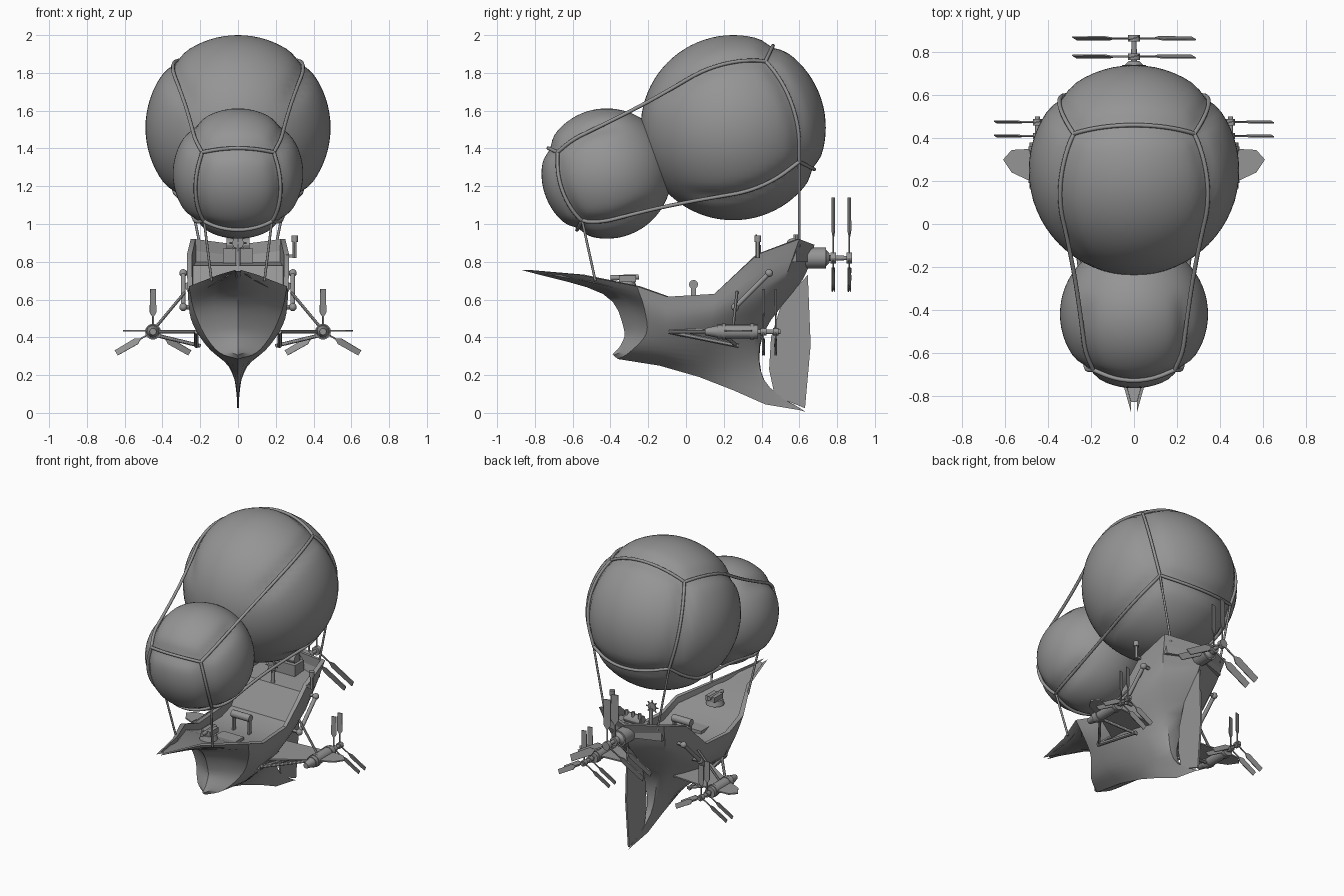
import bpy, bmesh, math
from mathutils import Vector, kdtree

if "Cube" in bpy.data.objects:
    bpy.data.objects.remove(bpy.data.objects["Cube"])

grey = bpy.data.materials.new("plain_grey")
grey.use_nodes = True
grey.diffuse_color = (0.3, 0.3, 0.3, 1)
grey.node_tree.nodes["Principled BSDF"].inputs["Base Color"].default_value = (0.3, 0.3, 0.3, 1)


def finish(name, bm):
    """Turn a bmesh into a coloured object."""
    bmesh.ops.recalc_face_normals(bm, faces=bm.faces[:])
    mesh = bpy.data.meshes.new(name)
    bm.to_mesh(mesh)
    bm.free()
    mesh.materials.append(grey)
    obj = bpy.data.objects.new(name, mesh)
    bpy.context.collection.objects.link(obj)
    return obj


def rod(name, start, end, r1, r2=None, sides=12):
    """Cylinder or cone between two points."""
    start, end = Vector(start), Vector(end)
    axis = end - start
    bm = bmesh.new()
    bmesh.ops.create_cone(bm, cap_ends=True, segments=sides, radius1=r1,
                          radius2=r1 if r2 is None else r2, depth=axis.length)
    obj = finish(name, bm)
    obj.rotation_mode = 'QUATERNION'
    obj.rotation_quaternion = axis.to_track_quat('Z', 'Y')
    obj.location = (start + end) / 2
    return obj


def box(name, size, loc):
    bm = bmesh.new()
    bmesh.ops.create_cube(bm, size=1)
    bmesh.ops.scale(bm, vec=size, verts=bm.verts[:])
    obj = finish(name, bm)
    obj.location = loc
    return obj


def ball(name, radius, loc):
    bm = bmesh.new()
    bmesh.ops.create_uvsphere(bm, u_segments=12, v_segments=8, radius=radius)
    obj = finish(name, bm)
    obj.location = loc
    return obj


def plate(name, outline, thickness):
    """Flat polygon with thickness along its normal."""
    bm = bmesh.new()
    face = bm.faces.new([bm.verts.new(p) for p in outline])
    face.normal_update()
    push = face.normal * thickness
    bmesh.ops.translate(bm, vec=-push / 2, verts=bm.verts[:])
    out = bmesh.ops.extrude_face_region(bm, geom=[face], use_keep_orig=True)
    bmesh.ops.translate(bm, vec=push, verts=[v for v in out["geom"] if isinstance(v, bmesh.types.BMVert)])
    return finish(name, bm)


def spline(points, steps):
    """Catmull-Rom curve through points."""
    pts = [Vector(p) for p in points]
    ext = [2 * pts[0] - pts[1]] + pts + [2 * pts[-1] - pts[-2]]
    out = []
    for a, b, c, d in zip(ext, ext[1:], ext[2:], ext[3:]):
        for i in range(steps):
            t = i / steps
            out.append(b + (c - a) * t / 2 + (2 * a - 5 * b + 4 * c - d) * t * t / 2
                       + (3 * b - a - 3 * c + d) * t ** 3 / 2)
    return out + [pts[-1]]


# Hull: frames from keel to rail, running from stem to stern post
frames = [
    [(0, -.39, .31), (0, -.345, .36), (0, -.33, .45), (0, -.44, .63), (.015, -.873, .757)],
    [(0, -.385, .305), (.05, -.33, .335), (.1, -.27, .44), (.13, -.32, .6), (.1, -.57, .732)],
    [(0, -.36, .285), (.1, -.3, .32), (.18, -.21, .42), (.235, -.22, .55), (.26, -.26, .67)],
    [(0, -.14, .25), (.12, -.12, .31), (.2, -.1, .4), (.25, -.1, .5), (.265, -.1, .615)],
    [(0, .07, .19), (.07, .1, .27), (.18, .12, .4), (.25, .14, .52), (.265, .15, .63)],
    [(0, .25, .12), (.045, .25, .24), (.15, .25, .42), (.25, .27, .58), (.27, .27, .74)],
    [(0, .42, .045), (.02, .38, .2), (.1, .36, .42), (.24, .4, .65), (.27, .38, .84)],
    [(0, .6, .015), (.018, .41, .18), (.06, .4, .42), (.2, .52, .7), (.25, .6, .92)],
    [(0, .635, .005), (0, .42, .16), (0, .41, .42), (0, .62, .71), (0, .68, .89)],
]
floors = [.75, .70, .63, .57, .57, .6, .78, .8, .8]
bm = bmesh.new()
grid = []
for frame, floor in zip(frames, floors):
    col = spline(frame, 4)
    x, y, z = col[-1]
    y_in = y * .96 + .008
    col += [Vector((x * .9, y_in, z)), Vector((x * .88, y_in, floor)), Vector((0, y_in, floor))]
    grid.append([bm.verts.new((max(p.x, 0), p.y, max(p.z, 0))) for p in col])
for a, b in zip(grid, grid[1:]):
    for i in range(len(a) - 1):
        bm.faces.new((a[i], a[i + 1], b[i + 1], b[i]))
bmesh.ops.remove_doubles(bm, verts=bm.verts[:], dist=.0005)
bmesh.ops.mirror(bm, geom=bm.verts[:] + bm.edges[:] + bm.faces[:], axis='X', merge_dist=.001)
bmesh.ops.holes_fill(bm, edges=[e for e in bm.edges if e.is_boundary], sides=0)
finish("hull", bm)

# Rudder
plate("rudder", [(0, .645, .73), (0, .66, .36), (0, .63, .025), (0, .47, .09),
                 (0, .44, .23), (0, .45, .4), (0, .5, .56), (0, .58, .66)], .012)

# Balloons and the net ropes stretched tightly over them
balloons = {"rear_balloon": (Vector((0, .25, 1.51)), .49),
            "front_balloon": (Vector((0, -.42, 1.267)), .345)}


def tight(a, b, n=40):
    """Rope pulled tight between two points, lying on the balloons."""
    a, b = Vector(a), Vector(b)
    pts = [a.lerp(b, i / n) for i in range(n + 1)]
    for _ in range(80):
        for i in range(1, n):
            p = (pts[i - 1] + pts[i + 1]) / 2
            for centre, radius in balloons.values():
                if (p - centre).length < radius - .008:
                    p = centre + (p - centre).normalized() * (radius - .008)
            pts[i] = p
    return pts


def rope(name, pts, radius):
    curve = bpy.data.curves.new(name, 'CURVE')
    curve.dimensions = '3D'
    curve.bevel_depth = radius
    curve.bevel_resolution = 2
    curve.use_fill_caps = True
    line = curve.splines.new('POLY')
    line.points.add(len(pts) - 1)
    for point, p in zip(line.points, pts):
        point.co = (*p, 1)
    curve.materials.append(grey)
    bpy.context.collection.objects.link(bpy.data.objects.new(name, curve))


def flip(p, s):
    return Vector((p[0] * s, p[1], p[2]))


rear_top, rear_low = (.28, .42, 1.86), (.29, .6, 1.33)
front_top, front_low = (.19, -.68, 1.38), (.18, -.55, 1.02)
net = []
for s in (1, -1):
    for a, b in ((rear_top, rear_low), (rear_top, front_top), (front_top, front_low), (front_low, rear_low)):
        net.append(tight(flip(a, s), flip(b, s)))
    rope("front_mooring_rope", [flip(front_low, s), (.14 * s, -.48, .7)], .007)
    rope("rear_mooring_rope", [flip(rear_low, s), (.2 * s, .6, .88)], .007)
for corner in (rear_top, rear_low, front_top, front_low):
    net.append(tight(corner, flip(corner, -1)))
for pts in net:
    rope("net_rope", pts, .01)

knots = [p for pts in net for p in pts]
tree = kdtree.KDTree(len(knots))
for i, p in enumerate(knots):
    tree.insert(p, i)
tree.balance()
for name, (centre, radius) in balloons.items():
    bm = bmesh.new()
    bmesh.ops.create_uvsphere(bm, u_segments=64, v_segments=40, radius=radius)
    for v in bm.verts:
        d = tree.find(v.co + centre)[2]
        v.co *= 1 - .018 / radius * math.exp(-(d / .05) ** 2)
    bmesh.ops.translate(bm, vec=centre, verts=bm.verts[:])
    finish(name, bm)


def propeller(name, centre, radius):
    """Hub and three paddle blades turning about y."""
    c = Vector(centre)
    rod(name + "_hub", c - Vector((0, .015, 0)), c + Vector((0, .015, 0)), radius * .09)
    w = radius * .075
    shape = [(-.2, .08), (-.2, .35), (-1, .45), (-.9, 1), (.9, 1), (1, .45), (.2, .35), (.2, .08)]
    for k in range(3):
        a = math.tau * k / 3
        blade = plate(name + "_blade", [(x * w, x * w * .3, z * radius) for x, z in shape], .006)
        blade.rotation_euler = (0, a, 0)
        blade.location = c


# Side engines, wings and struts
for s, side in ((1, "left"), (-1, "right")):
    x = .45 * s
    rod(side + "_engine", (x, .165, .43), (x, .38, .43), .037, sides=16)
    rod(side + "_engine_nose", (x, .1, .43), (x, .165, .43), .018, .032)
    rod(side + "_engine_shaft", (x, .38, .43), (x, .5, .43), .012)
    for y in (.2, .35):
        rod(side + "_engine_band", (x, y - .01, .43), (x, y + .01, .43), .042, sides=16)
    for y in (.41, .475):
        propeller(side + "_propeller", (x, y, .43), .225)
    plate(side + "_wing", [(.16 * s, 0, .435), (.42 * s, .17, .435), (.57 * s, .24, .435), (.61 * s, .3, .435),
                           (.57 * s, .345, .435), (.48 * s, .35, .435), (.1 * s, .32, .435)], .009)
    rod(side + "_rail", (.22 * s, -.09, .43), (.22 * s, .28, .355), .012)
    rod(side + "_rail_bracket", (.22 * s, -.09, .43), (.2 * s, .15, .45), .009)
    rod(side + "_lower_strut", (.2 * s, .27, .355), (.43 * s, .2, .41), .01)
    rod(side + "_front_strut", (.22 * s, -.08, .43), (.43 * s, .18, .43), .009)
    rod(side + "_upper_strut", (.28 * s, .27, .64), (.43 * s, .25, .46), .008)
    ends = (.29 * s, .44, .74), (.29 * s, .26, .56)
    rod(side + "_exhaust_pipe", *ends, .013)
    for p in ends:
        ball(side + "_pipe_joint", .021, p)
        rod(side + "_pipe_foot", p, (.2 * s, p[1], p[2]), .012)

# Tail engine
rod("tail_engine", (0, .62, .82), (0, .74, .82), .055, sides=16)
rod("tail_engine_cap", (0, .74, .82), (0, .76, .82), .045, .025, sides=16)
rod("tail_shaft", (0, .74, .82), (0, .88, .82), .016, .01)
for y in (.78, .865):
    propeller("tail_propeller", (0, y, .82), .32)

# Bow gun
rod("gun_base", (0, -.32, .66), (0, -.32, .695), .06, .05)
box("gun_body", (.07, .09, .035), (0, -.31, .71))
rod("gun_barrel", (0, -.4, .715), (0, -.25, .72), .014)

# Windlass and hatch amidships
rod("windlass_drum", (-.07, .04, .68), (.07, .04, .68), .024)
for x in (-.06, .06):
    box("windlass_post", (.012, .025, .12), (x, .04, .62))
box("hatch", (.16, .1, .02), (0, -.1, .58))

# Steering wheel
rod("wheel_stand", (0, .385, .77), (0, .385, .89), .012)
rod("wheel_rim", (0, .368, .9), (0, .376, .9), .03, sides=16)
for k in range(4):
    d = Vector((math.cos(k * math.pi / 4), 0, math.sin(k * math.pi / 4))) * .045
    rod("wheel_spoke", Vector((0, .372, .9)) - d, Vector((0, .372, .9)) + d, .005, sides=6)

# Stern machinery and lamp post
box("boiler_box", (.16, .1, .08), (0, .56, .83))
rod("boiler_drum", (-.06, .565, .89), (.06, .565, .89), .035)
for x in (-.05, 0, .05):
    rod("boiler_valve", (x, .58, .88), (x, .58, .945), .012)
box("lamp_arm", (.05, .015, .015), (.28, .38, .83))
rod("lamp_post", (.3, .38, .82), (.3, .38, .91), .011)
rod("lamp", (.3, .38, .905), (.3, .38, .94), .018)

# Shading
bpy.ops.object.select_all(action='DESELECT')
for obj in bpy.context.collection.objects:
    if obj.type == 'MESH':
        obj.select_set(True)
        bpy.context.view_layer.objects.active = obj
bpy.ops.object.shade_smooth_by_angle(angle=math.radians(30))
